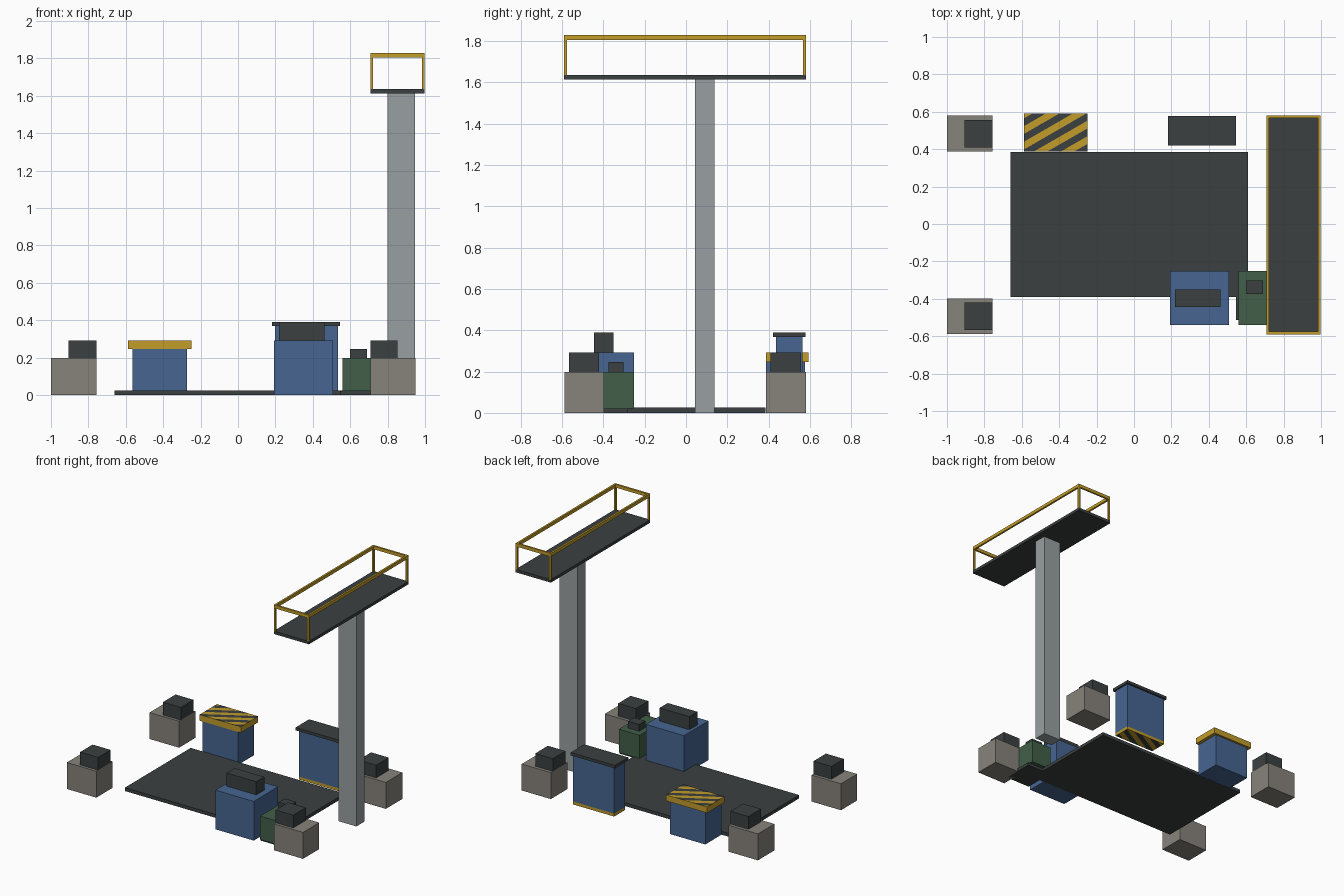
import bpy, bmesh, math
from mathutils import Vector

if "Cube" in bpy.data.objects:
    bpy.data.objects.remove(bpy.data.objects["Cube"])


def srgb(r, g, b):
    f = lambda c: (c / 255 / 12.92) if c < 11 else ((c / 255 + 0.055) / 1.055) ** 2.4
    return (f(r), f(g), f(b), 1.0)


def material(name, rgb):
    m = bpy.data.materials.new(name)
    m.diffuse_color = srgb(*rgb)
    m.use_nodes = True
    m.node_tree.nodes["Principled BSDF"].inputs["Base Color"].default_value = m.diffuse_color
    return m


BLUE = material("cabinet blue", (70, 101, 145))
DARK = material("dark steel", (59, 64, 64))
STONE = material("warm grey", (135, 131, 124))
POST = material("light grey", (152, 159, 161))
YELLOW = material("safety yellow", (194, 156, 42))
GREEN = material("dark green", (66, 95, 72))


def box(name, x, y, z, mat):
    """Box from (min, max) ranges."""
    bm = bmesh.new()
    bmesh.ops.create_cube(bm, size=1)
    for v in bm.verts:
        v.co = Vector([r[0] if c < 0 else r[1] for c, r in zip(v.co, (x, y, z))])
    me = bpy.data.meshes.new(name)
    bm.to_mesh(me)
    bm.free()
    me.materials.append(mat)
    ob = bpy.data.objects.new(name, me)
    bpy.context.collection.objects.link(ob)
    return ob


def hazard_stripes(ob, side, pitch=0.036, angle=math.radians(30)):
    """Cut diagonal bands and darken every second one on faces pointing to side."""
    me = ob.data
    me.materials.append(DARK)
    n = Vector((-math.sin(angle), math.cos(angle), 0))
    bm = bmesh.new()
    bm.from_mesh(me)
    d = [v.co.dot(n) for v in bm.verts]
    start = min(d)
    for i in range(1, int((max(d) - start) / pitch) + 1):
        bmesh.ops.bisect_plane(bm, geom=bm.verts[:] + bm.edges[:] + bm.faces[:],
                               plane_co=n * (start + i * pitch), plane_no=n)
    bm.normal_update()
    for f in bm.faces:
        band = int((f.calc_center_median().dot(n) - start) / pitch)
        f.material_index = 1 if f.normal.z * side > 0.5 and band % 2 == 0 else 0
    bm.to_mesh(me)
    bm.free()


# floor slab
box("floor_slab", (-0.66, 0.61), (-0.39, 0.385), (0, 0.025), DARK)

# four corner pedestals with dark caps flush to the inner side
for sx, xs, cap in (("left", (-1, -0.757), (-0.905, -0.757)),
                    ("right", (0.708, 0.948), (0.708, 0.853))):
    for sy, ys, cy in (("front", (-0.588, -0.397), (-0.567, -0.42)),
                       ("back", (0.387, 0.581), (0.408, 0.557))):
        box(f"{sx}_{sy}_pedestal", xs, ys, (0, 0.197), STONE)
        box(f"{sx}_{sy}_cap", cap, cy, (0.197, 0.292), DARK)

# back left cabinet with striped lid
box("striped_cabinet", (-0.563, -0.273), (0.387, 0.577), (0, 0.247), BLUE)
lid = box("striped_lid", (-0.588, -0.248), (0.387, 0.592), (0.247, 0.292), YELLOW)
hazard_stripes(lid, 1)

# tall back right cabinet with dark lid and striped base
box("tall_cabinet", (0.197, 0.535), (0.435, 0.565), (0.022, 0.368), BLUE)
box("tall_lid", (0.182, 0.546), (0.42, 0.578), (0.368, 0.39), DARK)
base = box("striped_base", (0.197, 0.535), (0.435, 0.565), (0, 0.022), YELLOW)
hazard_stripes(base, -1)

# front right machine and its top unit
box("machine_body", (0.193, 0.508), (-0.54, -0.252), (0, 0.292), BLUE)
box("machine_top_unit", (0.218, 0.462), (-0.445, -0.35), (0.292, 0.39), DARK)

# green box on its plinth
box("green_plinth", (0.545, 0.745), (-0.513, -0.28), (0, 0.022), DARK)
box("green_box", (0.56, 0.73), (-0.54, -0.252), (0.022, 0.197), GREEN)
box("green_box_top", (0.598, 0.69), (-0.375, -0.303), (0.197, 0.247), DARK)

# lookout post and platform
PX, PY = (0.708, 0.998), (-0.59, 0.581)
box("lookout_post", (0.80, 0.946), (0.043, 0.137), (0, 1.613), POST)
box("lookout_platform", PX, PY, (1.613, 1.635), DARK)

# guard rail: corner uprights and a top rail on each side
T = 0.014
for sx, xs in (("left", (PX[0], PX[0] + T)), ("right", (PX[1] - T, PX[1]))):
    box(f"{sx}_rail", xs, PY, (1.806, 1.83), YELLOW)
    for sy, ys in (("front", (PY[0], PY[0] + T)), ("back", (PY[1] - T, PY[1]))):
        box(f"{sx}_{sy}_upright", xs, ys, (1.635, 1.806), YELLOW)
for sy, ys in (("front", (PY[0], PY[0] + T)), ("back", (PY[1] - T, PY[1]))):
    box(f"{sy}_rail", (PX[0] + T, PX[1] - T), ys, (1.806, 1.83), YELLOW)
